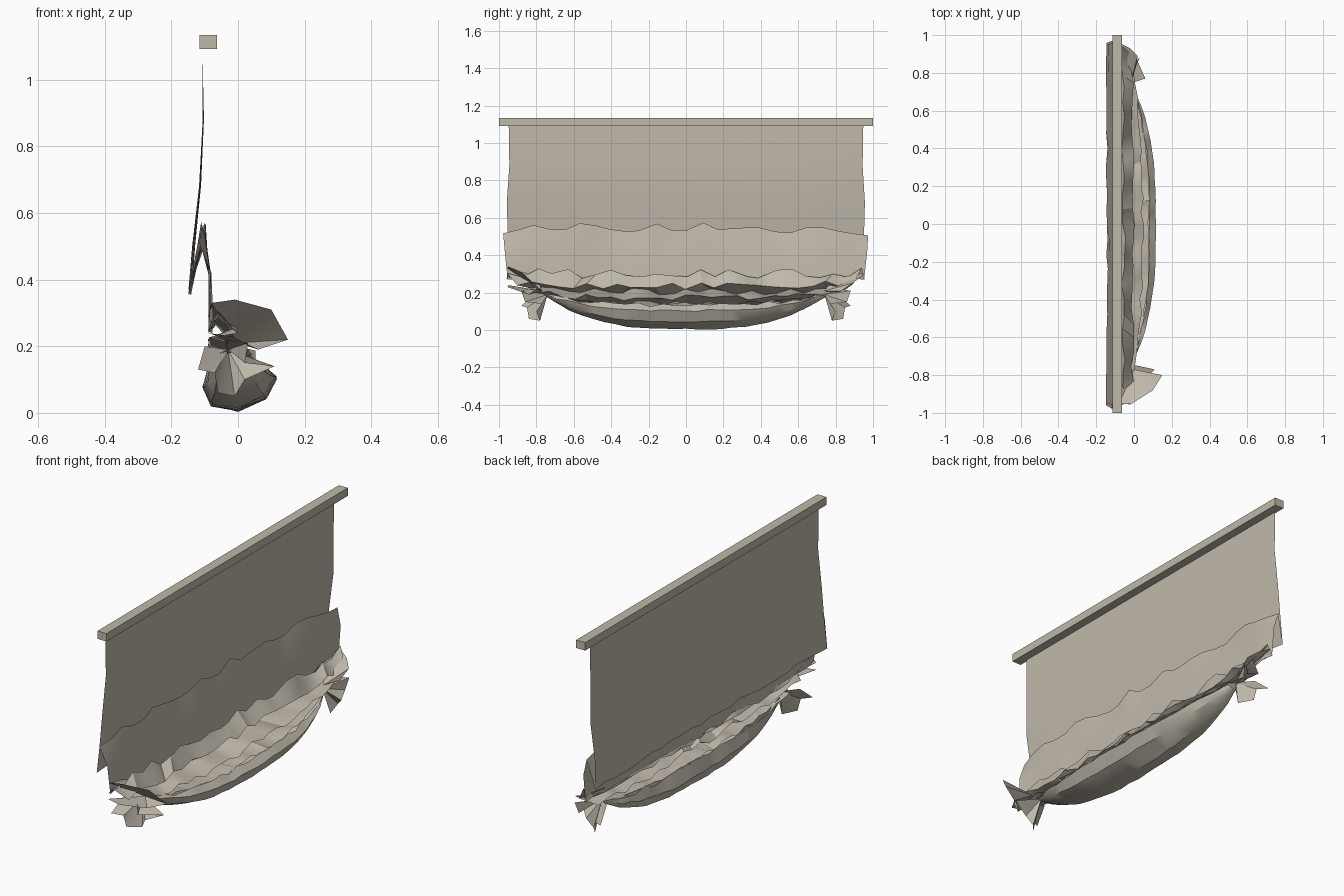
import bpy, bmesh, random
from mathutils import Vector

if "Cube" in bpy.data.objects:
    bpy.data.objects.remove(bpy.data.objects["Cube"])

random.seed(7)


def material(name, rgb):
    m = bpy.data.materials.new(name)
    m.diffuse_color = (*rgb, 1)
    m.use_nodes = True
    m.node_tree.nodes["Principled BSDF"].inputs["Base Color"].default_value = m.diffuse_color
    return m


CLOTH = material("beige cloth", (0.53, 0.485, 0.41))
WOOD = material("pale olive rail", (0.51, 0.48, 0.39))


def finish(name, bm, mat, angle=0.6, fix=False):
    if fix:
        bmesh.ops.recalc_face_normals(bm, faces=bm.faces)
    me = bpy.data.meshes.new(name)
    bm.to_mesh(me)
    bm.free()
    me.materials.append(mat)
    ob = bpy.data.objects.new(name, me)
    bpy.context.collection.objects.link(ob)
    bpy.ops.object.select_all(action='DESELECT')
    bpy.context.view_layer.objects.active = ob
    ob.select_set(True)
    bpy.ops.object.shade_smooth_by_angle(angle=angle)
    return ob


def drape(name, stations, power=3, cols=25):
    """Sheet lofted along y; station = x mid, x end, z mid, z end, half width, jitter."""
    bm = bmesh.new()
    rows = []
    for xm, xe, zm, ze, hw, jit in stations:
        row = []
        for i in range(cols):
            u = -1 + 2 * i / (cols - 1)
            t = abs(u) ** power
            r = random.uniform
            x = xm + (xe - xm) * t + r(-jit, jit) * 0.45
            z = max(0, zm + (ze - zm) * t + r(-jit, jit))
            row.append(bm.verts.new((x, u * hw + r(-jit, jit) * 0.5, z)))
        rows.append(row)
    for a, b in zip(rows, rows[1:]):
        for i in range(cols - 1):
            bm.faces.new((a[i], b[i], b[i + 1], a[i + 1]))
    bmesh.ops.triangulate(bm, faces=bm.faces)
    return finish(name, bm, CLOTH)


def fan(name, hub, rim):
    """Pleated scrap of cloth spreading from a gathered hub."""
    bm = bmesh.new()
    h = bm.verts.new(hub)
    vs = [bm.verts.new(p) for p in rim]
    for a, b in zip(vs, vs[1:]):
        bm.faces.new((h, a, b))
    return finish(name, bm, CLOTH, 0.4)


# Head rail
bm = bmesh.new()
bmesh.ops.create_cube(bm, size=1)
bmesh.ops.scale(bm, vec=(0.052, 2, 0.042), verts=bm.verts)
bmesh.ops.translate(bm, vec=(-0.089, 0, 1.113), verts=bm.verts)
finish("head_rail", bm, WOOD)

# Hanging sheet with its first doubled fold
drape("hanging_sheet", [
    (-.107, -.107, 1.10, 1.10, .948, 0),
    (-.103, -.105, .88, .88, .945, .003),
    (-.112, -.118, .68, .68, .957, .003),
    (-.130, -.138, .50, .50, .950, .004),
    (-.143, -.146, .365, .36, .960, .010),
    (-.105, -.108, .55, .53, .965, .026),
    (-.088, -.082, .42, .42, .970, .005),
    (-.082, -.080, .25, .28, .955, .016),
])

# Crumpled accordion folds
drape("crumpled_folds", [
    (-.085, -.08, .25, .28, .955, .012),
    (-.055, -.06, .30, .31, .950, .025),
    (-.005, -.01, .235, .25, .900, .018),
    (-.085, -.08, .205, .22, .840, .018),
    (.045, .00, .17, .20, .800, .018),
    (-.085, -.06, .14, .19, .780, .014),
    (.080, -.02, .135, .19, .760, .014),
])

# Sagging sling at the bottom
drape("bottom_sling", [
    (.080, -.02, .135, .19, .760, .010),
    (.115, -.02, .105, .19, .755, .005),
    (.085, -.02, .045, .185, .750, .004),
    (.000, -.03, .006, .18, .750, .004),
    (-.080, -.04, .022, .18, .750, .004),
    (-.105, -.04, .075, .185, .755, .006),
    (-.085, -.04, .145, .19, .760, .008),
])

# Flared corner flaps
fan("front_corner_flap", (.0, -.77, .21), [
    (-.09, -.80, .29), (-.08, -.955, .33), (-.01, -.95, .34),
    (.10, -.88, .31), (.15, -.80, .22), (.06, -.84, .19),
    (-.02, -.955, .23), (-.09, -.95, .24)])
fan("back_corner_flap", (-.02, .74, .21), [
    (-.09, .80, .29), (-.07, .955, .30), (-.02, .93, .28),
    (.02, .89, .25), (.01, .83, .21), (-.05, .80, .19)])

# Tied ends hanging below the corners
for name, s, reach in (("front_tied_end", -1, .11), ("back_tied_end", 1, .06)):
    fan(name, (-.03, .74 * s, .19), [
        (-.10, .80 * s, .20), (-.12, .88 * s, .13), (-.07, .85 * s, .12),
        (-.06, .84 * s, .06), (-.01, .78 * s, .05), (.02, .80 * s, .10),
        (reach, .77 * s, .14), (.02, .86 * s, .15), (.03, .88 * s, .21),
        (-.04, .82 * s, .22)])
